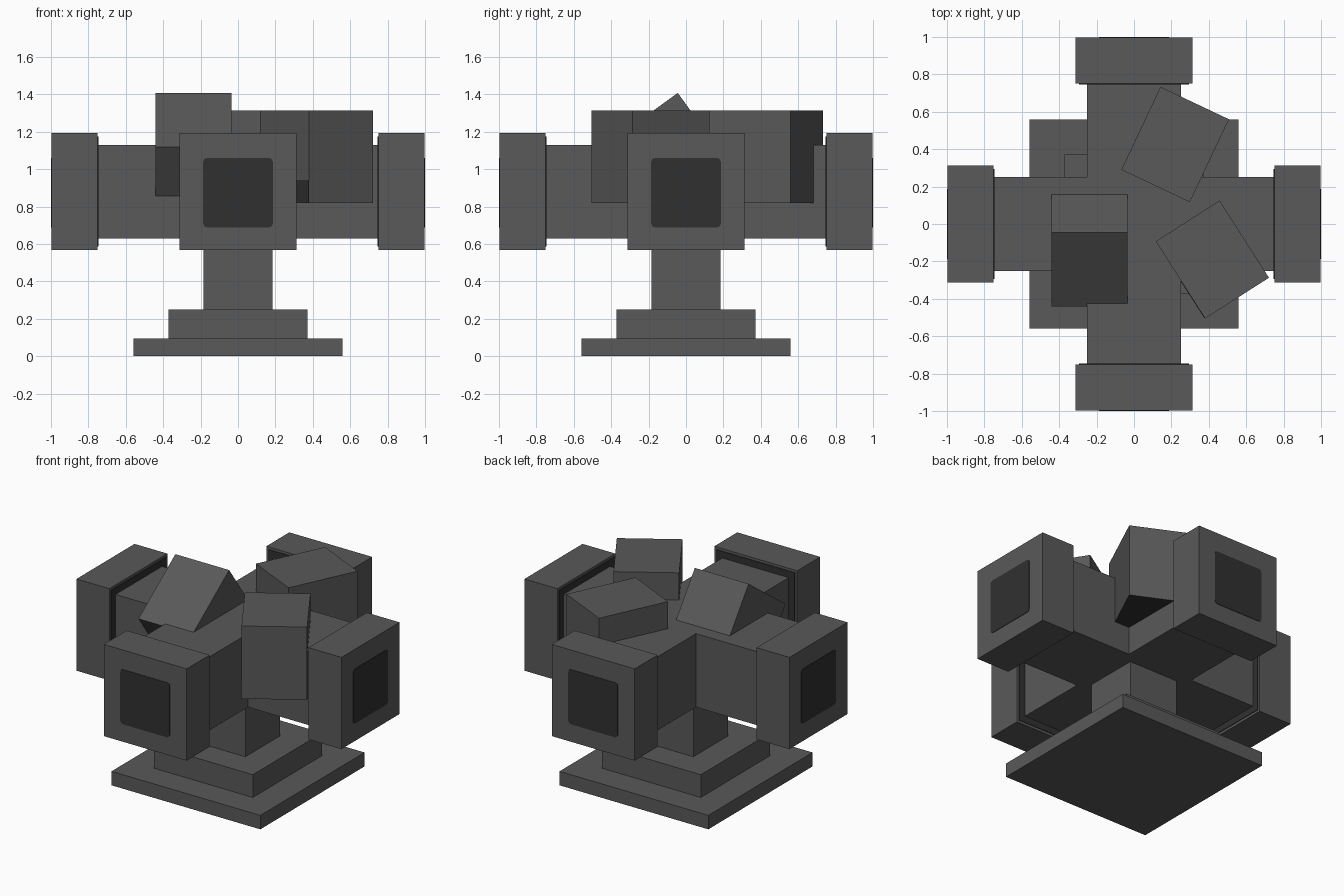
import bpy, bmesh, math
from mathutils import Matrix, Vector

old = bpy.data.objects.get("Cube")
if old:
    bpy.data.objects.remove(old, do_unlink=True)


def material(name, value):
    mat = bpy.data.materials.new(name)
    mat.use_nodes = True
    colour = (value, value, value, 1)
    mat.diffuse_color = colour
    bsdf = mat.node_tree.nodes["Principled BSDF"]
    bsdf.inputs["Base Color"].default_value = colour
    bsdf.inputs["Roughness"].default_value = 0.9
    return mat


GREY = material("stone_grey", 0.1)
DARK = material("dark_grey", 0.03)


def box(name, size, centre, turn=Matrix(), mat=GREY, corner=0):
    """Box with optional rounding of the edges that run along x."""
    bm = bmesh.new()
    bmesh.ops.create_cube(bm, size=1)
    bmesh.ops.scale(bm, vec=size, verts=bm.verts)
    if corner:
        edges = [e for e in bm.edges
                 if abs((e.verts[0].co - e.verts[1].co).normalized().x) > 0.9]
        bmesh.ops.bevel(bm, geom=edges, offset=corner, segments=2,
                        profile=0.5, affect='EDGES')
    mesh = bpy.data.meshes.new(name)
    bm.to_mesh(mesh)
    bm.free()
    mesh.materials.append(mat)
    mesh.materials.append(DARK)
    obj = bpy.data.objects.new(name, mesh)
    obj.matrix_world = turn @ Matrix.Translation(centre) if turn else Matrix.Translation(centre)
    bpy.context.collection.objects.link(obj)
    return obj


def slab(name, width, low, high):
    return box(name, (width, width, high - low), (0, 0, (low + high) / 2))


# Stepped foot and post
slab("base_plate", 1.12, 0, 0.095)
slab("base_step", 0.745, 0.095, 0.25)
slab("post", 0.37, 0.25, 0.63)

# Crossed arms with a capped end on each
MID = 0.88
slab("hub", 0.5, 0.63, 1.13)
for i, side in enumerate(("left", "back", "right", "front")):
    turn = Matrix.Rotation(i * math.pi / 2, 4, 'Z')
    box(side + "_arm", (0.5, 0.5, 0.5), (0.5, 0, MID), turn)
    box(side + "_end_block", (0.247, 0.624, 0.624), (0.8735, 0, MID), turn)
    box(side + "_window", (0.006, 0.372, 0.372), (0.997, 0, 0.874), turn, DARK, 0.02)
    box(side + "_inner_panel", (0.006, 0.59, 0.59), (0.749, 0, MID), turn, DARK)


# Loose blocks resting in the cross, with dark undersides
def loose_block(name, centre, axis, degrees):
    turn = Matrix.Translation(centre) @ Matrix.Rotation(math.radians(degrees), 4, axis)
    obj = box(name, (0.405, 0.49, 0.495), Vector(), turn)
    for face in obj.data.polygons:
        if face.normal.z < -0.5 and axis == 'Z':
            face.material_index = 1


loose_block("back_loose_block", (0.22, 0.425, 1.067), 'Z', -25.3)
loose_block("left_loose_block", (0.419, -0.19, 1.067), 'Z', 32.6)
loose_block("tilted_loose_block", (-0.238, -0.097, 1.063), 'X', 36)

# Dark lower band on the hidden side of the left loose block
band_turn = Matrix.Translation((0.419, -0.19, 0)) @ Matrix.Rotation(math.radians(32.6), 4, 'Z')
box("left_block_band", (0.004, 0.485, 0.12), (-0.203, 0, 0.881), band_turn, DARK)
